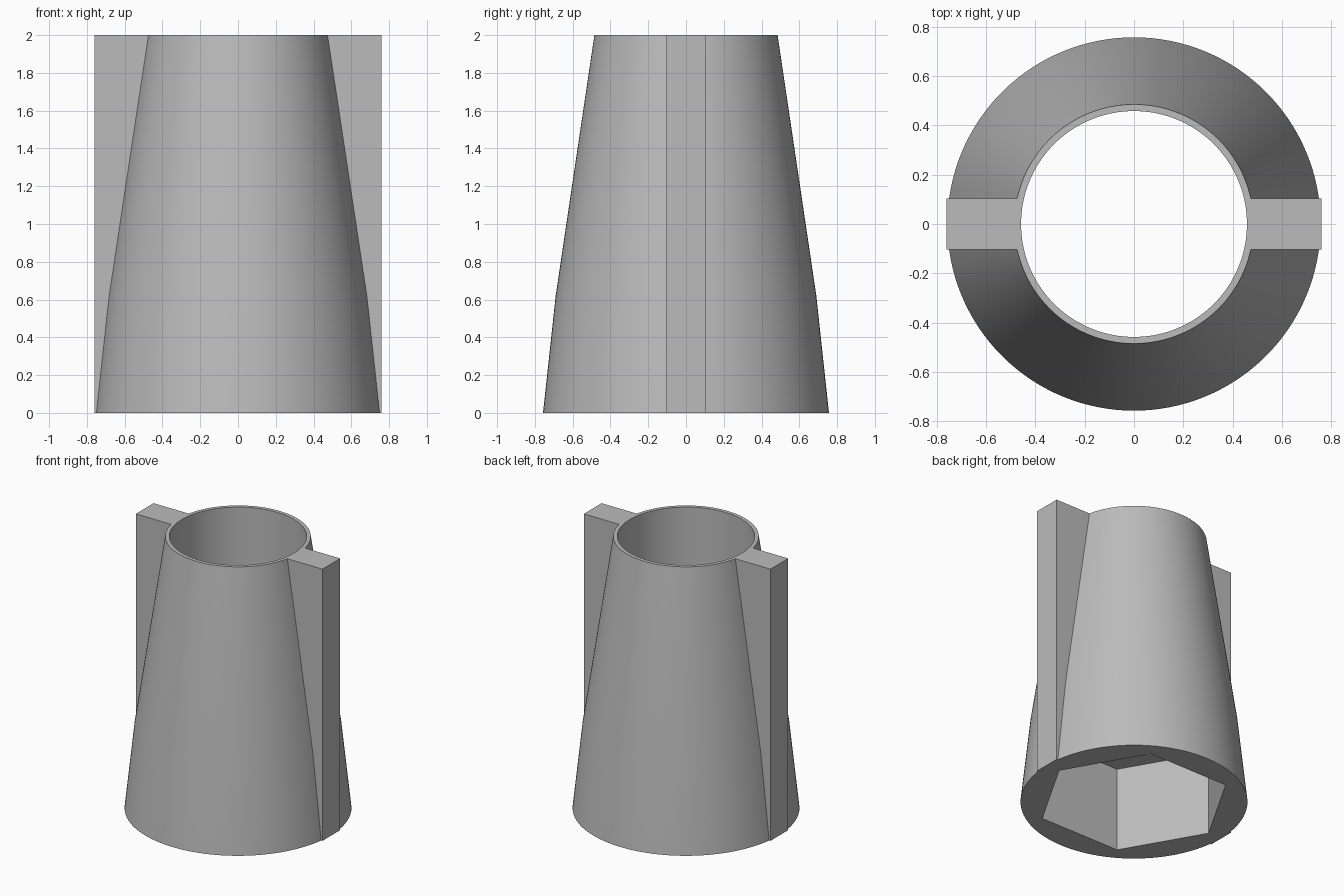
import bpy
import bmesh
import math

HEIGHT = 2.0
POCKET = 0.62      # depth of the hexagonal socket, also where the taper changes
FIN_REACH = 0.76
FIN_WIDTH = 0.206

cube = bpy.data.objects.get("Cube")
if cube:
    bpy.data.objects.remove(cube, do_unlink=True)

# Single plain grey
grey = bpy.data.materials.new("plain grey")
grey.use_nodes = True
colour = (0.5, 0.5, 0.5, 1.0)
grey.diffuse_color = colour
grey.node_tree.nodes["Principled BSDF"].inputs["Base Color"].default_value = colour


def lathe(name, profile, sides):
    """Closed solid from (radius, z) rings, first corner on +x."""
    bm = bmesh.new()
    rings = []
    for r, z in profile:
        angles = [math.tau * i / sides for i in range(sides)]
        rings.append([bm.verts.new((r * math.cos(a), r * math.sin(a), z)) for a in angles])
    for low, high in zip(rings, rings[1:]):
        for i in range(sides):
            j = (i + 1) % sides
            bm.faces.new((low[i], low[j], high[j], high[i]))
    bm.faces.new(rings[0][::-1])
    bm.faces.new(rings[-1])
    mesh = bpy.data.meshes.new(name)
    bm.to_mesh(mesh)
    bm.free()
    mesh.materials.append(grey)
    obj = bpy.data.objects.new(name, mesh)
    bpy.context.collection.objects.link(obj)
    return obj


def combine(target, tool, operation):
    """Apply a boolean and discard the helper."""
    tool.hide_render = True
    mod = target.modifiers.new(operation.title(), 'BOOLEAN')
    mod.operation = operation
    mod.solver = 'EXACT'
    mod.object = tool
    bpy.ops.object.select_all(action='DESELECT')
    bpy.context.view_layer.objects.active = target
    target.select_set(True)
    bpy.ops.object.modifier_apply(modifier=mod.name)
    bpy.data.objects.remove(tool, do_unlink=True)


# Tapered outer body
body = lathe("tapered_sleeve", [(0.757, 0), (0.69, POCKET), (0.485, HEIGHT)], 128)

# Full-height bar that leaves one fin on each side
bpy.ops.mesh.primitive_cube_add(size=1, location=(0, 0, HEIGHT / 2))
fins = bpy.context.object
fins.name = "side_fins"
fins.scale = (2 * FIN_REACH, FIN_WIDTH, HEIGHT)
bpy.ops.object.transform_apply(location=True, rotation=False, scale=True)
fins.data.materials.append(grey)
combine(body, fins, 'UNION')

# Round bore and hexagonal socket underneath
combine(body, lathe("bore_cutter", [(0.458, -0.2), (0.458, HEIGHT + 0.2)], 128), 'DIFFERENCE')
combine(body, lathe("socket_cutter", [(0.65, -0.2), (0.65, POCKET)], 6), 'DIFFERENCE')

bpy.ops.object.select_all(action='DESELECT')
body.select_set(True)
bpy.context.view_layer.objects.active = body
bpy.ops.object.shade_smooth_by_angle(angle=math.radians(25))
